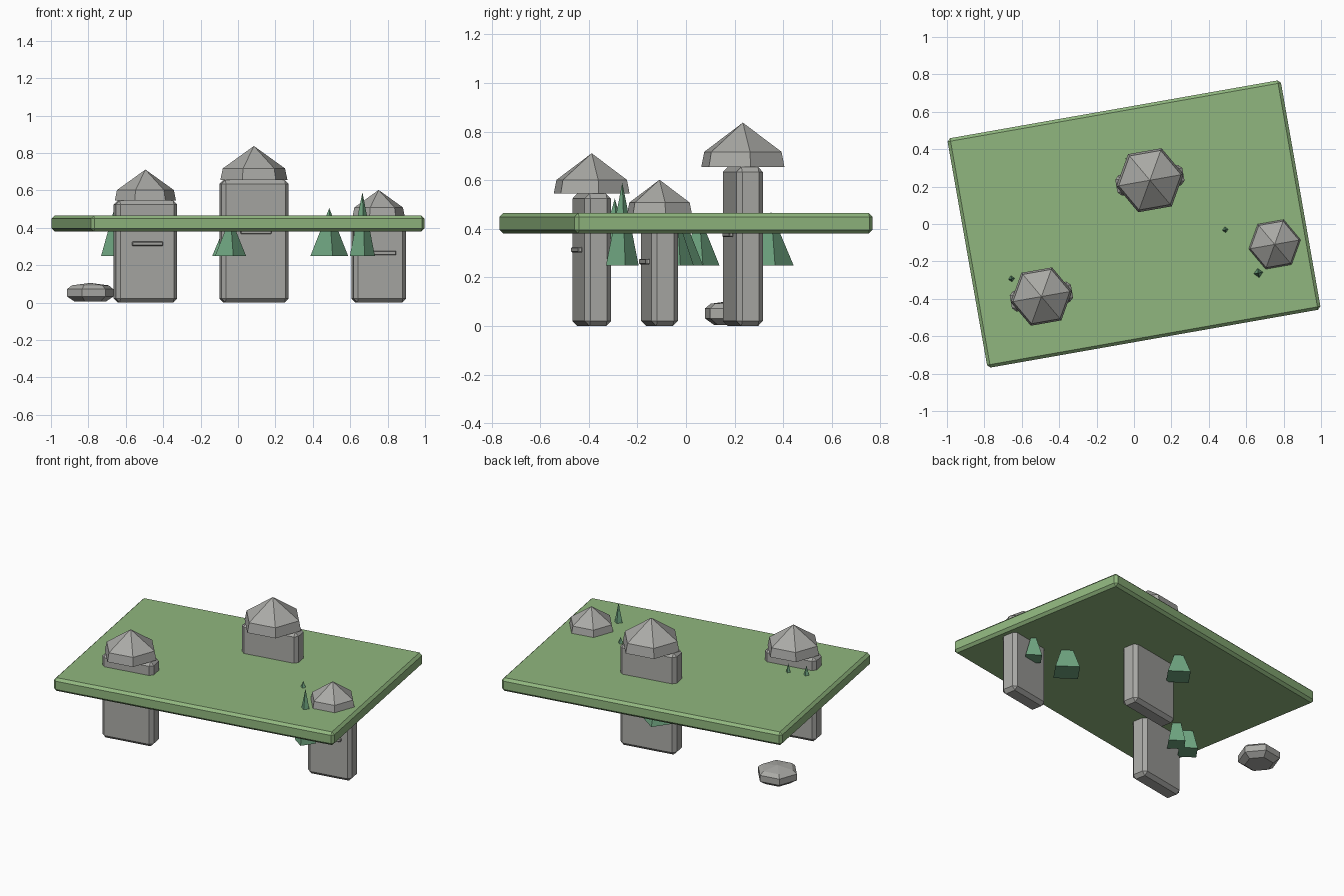
import bpy, bmesh
from math import cos, sin, pi, radians

cube = bpy.data.objects.get("Cube")
if cube:
    bpy.data.objects.remove(cube, do_unlink=True)

TURN = radians(10)  # everything shares the same turn about z


def material(name, rgb):
    m = bpy.data.materials.new(name)
    m.use_nodes = True
    m.diffuse_color = (*rgb, 1)
    m.node_tree.nodes["Principled BSDF"].inputs["Base Color"].default_value = (*rgb, 1)
    return m


STONE = material("grey stone", (0.40, 0.40, 0.38))
GRASS = material("grass green", (0.28, 0.47, 0.21))
PINE = material("pine green", (0.16, 0.38, 0.22))


def add(name, bm, mat, loc):
    bmesh.ops.recalc_face_normals(bm, faces=bm.faces)
    mesh = bpy.data.meshes.new(name)
    bm.to_mesh(mesh)
    bm.free()
    mesh.materials.append(mat)
    ob = bpy.data.objects.new(name, mesh)
    ob.location = loc
    ob.rotation_euler.z = TURN
    bpy.context.collection.objects.link(ob)
    return ob


def box(name, size, loc, mat, bevel):
    """Chamfered box centred on loc."""
    bm = bmesh.new()
    bmesh.ops.create_cube(bm, size=1)
    bmesh.ops.scale(bm, vec=size, verts=bm.verts)
    bmesh.ops.bevel(bm, geom=bm.edges[:], offset=bevel, segments=1,
                    profile=0.5, affect='EDGES')
    return add(name, bm, mat, loc)


def turned(name, sides, profile, loc, mat):
    """Faceted solid from (radius, height) rings; radius 0 makes a point."""
    bm = bmesh.new()
    rings = []
    for r, z in profile:
        angles = [2 * pi * i / sides for i in range(sides)] if r else [0]
        rings.append([bm.verts.new((r * cos(a), r * sin(a), z)) for a in angles])
    for low, high in zip(rings, rings[1:]):
        for i in range(sides):
            j = (i + 1) % sides
            quad = [low[i % len(low)], low[j % len(low)],
                    high[j % len(high)], high[i % len(high)]]
            bm.faces.new(list(dict.fromkeys(quad)))
    for ring in (rings[0], rings[-1]):
        if len(ring) > 1:
            bm.faces.new(ring)
    return add(name, bm, mat, loc)


# Grass slab
box("grass_slab", (1.81, 1.245, 0.085), (0, 0, 0.4225), GRASS, 0.016)

# Towers: wall block, six-sided dome and a slit ledge on the front
DEPTH = 0.111
for name, x, y, radius, height in [("left_tower", 0.752, -0.109, 0.142, 0.46),
                                   ("middle_tower", 0.085, 0.234, 0.182, 0.655),
                                   ("right_tower", -0.495, -0.388, 0.166, 0.545)]:
    box(name + "_wall", (2 * radius, DEPTH, height), (x, y, height / 2), STONE, 0.021)
    turned(name + "_dome", 6, [(radius, 0), (radius * 0.93, radius * 0.34), (0, radius)],
           (x, y, height), STONE)
    out = DEPTH / 2 + 0.007
    box(name + "_slit", (0.167, 0.018, 0.023),
        (x + out * sin(TURN), y - out * cos(TURN), height * 0.577), STONE, 0.004)

# Pine trees: four-sided cones, x, y, radius, tip height
TREE_BASE = 0.25
for i, (x, y, radius, tip) in enumerate([(0.665, -0.262, 0.068, 0.59),
                                         (0.488, -0.031, 0.102, 0.505),
                                         (0.74, -0.035, 0.068, 0.45),
                                         (-0.045, 0.35, 0.094, 0.47),
                                         (-0.04, 0.055, 0.084, 0.455),
                                         (-0.655, -0.293, 0.078, 0.525),
                                         (-0.545, -0.265, 0.07, 0.52)]):
    turned(f"pine_tree_{i + 1}", 4, [(radius, 0), (0, tip - TREE_BASE)],
           (x, y, TREE_BASE), PINE)

# Flat boulder on the ground
turned("boulder", 6, [(0.085, 0.005), (0.125, 0.032), (0.125, 0.072), (0.1, 0.092), (0, 0.105)],
       (-0.79, 0.195, 0), STONE)
